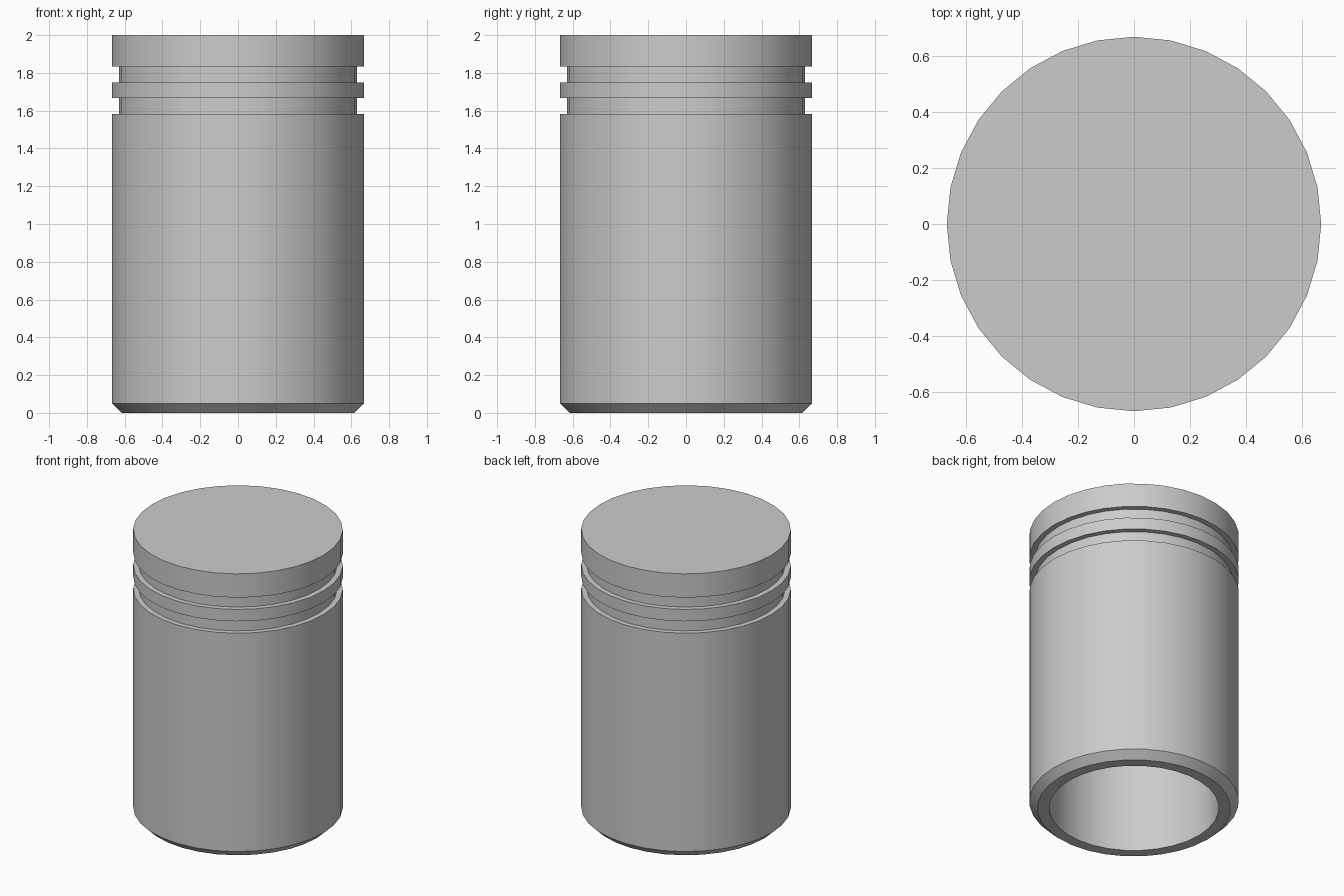
import bpy, bmesh
from math import cos, sin, pi, radians

if "Cube" in bpy.data.objects:
    bpy.data.objects.remove(bpy.data.objects["Cube"])

SIDES = 32
R, GROOVE, BORE = 0.667, 0.631, 0.54

# Half profile (radius, height): bore roof, skirt, chamfer, ring grooves, crown
profile = [
    (BORE, 1.75), (BORE, 0.0), (0.615, 0.0), (R, 0.05),
    (R, 1.583), (GROOVE, 1.583), (GROOVE, 1.667), (R, 1.667),
    (R, 1.75), (GROOVE, 1.75), (GROOVE, 1.833), (R, 1.833), (R, 2.0),
]


def lathe(name, points, sides):
    bm = bmesh.new()
    rings = [[bm.verts.new((r * cos(2 * pi * i / sides), r * sin(2 * pi * i / sides), z))
              for i in range(sides)] for r, z in points]
    for a, b in zip(rings, rings[1:]):
        for i in range(sides):
            j = (i + 1) % sides
            bm.faces.new((a[i], a[j], b[j], b[i]))
    # Flat bore roof and flat crown
    bm.faces.new(rings[0][::-1])
    bm.faces.new(rings[-1])
    bmesh.ops.recalc_face_normals(bm, faces=bm.faces[:])
    mesh = bpy.data.meshes.new(name)
    bm.to_mesh(mesh)
    bm.free()
    obj = bpy.data.objects.new(name, mesh)
    bpy.context.collection.objects.link(obj)
    return obj


# Hollow piston, smooth round the wall with sharp groove edges
piston = lathe("piston", profile, SIDES)
bpy.context.view_layer.objects.active = piston
piston.select_set(True)
bpy.ops.object.shade_smooth_by_angle(angle=radians(30))
